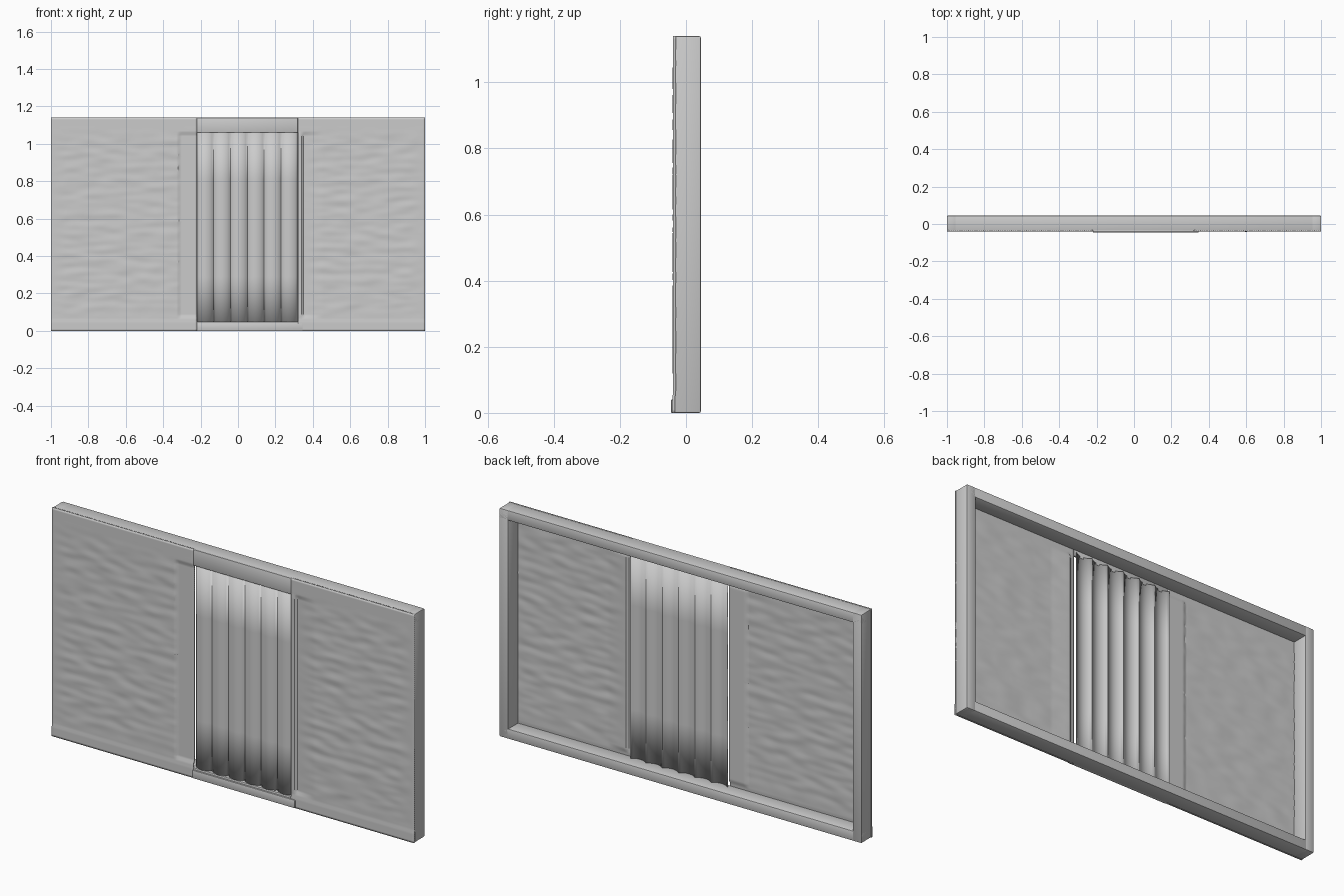
import bpy, bmesh, math
from mathutils import Vector, noise

if "Cube" in bpy.data.objects:
    bpy.data.objects.remove(bpy.data.objects["Cube"])

W, H = 1.0, 1.14                 # half width, height
DX0, DX1, DZ0, DZ1 = -0.22, 0.32, 0.04, 1.06   # shutter opening


def smooth(obj):
    bpy.ops.object.select_all(action='DESELECT')
    obj.select_set(True)
    bpy.context.view_layer.objects.active = obj
    bpy.ops.object.shade_smooth_by_angle(angle=math.radians(35))


def box(name, x0, x1, y0, y1, z0, z1, bevel=0.005):
    bm = bmesh.new()
    bmesh.ops.create_cube(bm, size=1)
    for v in bm.verts:
        v.co = ((x0 + x1) / 2 + v.co.x * (x1 - x0),
                (y0 + y1) / 2 + v.co.y * (y1 - y0),
                (z0 + z1) / 2 + v.co.z * (z1 - z0))
    if bevel:
        bmesh.ops.bevel(bm, geom=bm.edges[:], offset=bevel, segments=2,
                        affect='EDGES', profile=0.5)
    me = bpy.data.meshes.new(name)
    bm.to_mesh(me)
    bm.free()
    obj = bpy.data.objects.new(name, me)
    bpy.context.collection.objects.link(obj)
    smooth(obj)
    return obj


def sheet(name, x0, x1, z0, z1, nx, nz, depth, thick=0.008):
    """Thin front-facing relief sheet; depth(x, z) gives its y."""
    bm = bmesh.new()
    rows = []
    for j in range(nz + 1):
        z = z0 + (z1 - z0) * j / nz
        rows.append([])
        for i in range(nx + 1):
            x = x0 + (x1 - x0) * i / nx
            rows[j].append(bm.verts.new((x, depth(x, z), z)))
    for a, b in zip(rows, rows[1:]):
        for i in range(nx):
            bm.faces.new((a[i], a[i + 1], b[i + 1], b[i]))
    me = bpy.data.meshes.new(name)
    bm.to_mesh(me)
    bm.free()
    obj = bpy.data.objects.new(name, me)
    bpy.context.collection.objects.link(obj)
    mod = obj.modifiers.new("thickness", 'SOLIDIFY')
    mod.thickness = thick
    mod.offset = -1
    smooth(obj)
    return obj


def wall_depth(x, z):
    # horizontal ripples, fading out at the wall's border
    edge = min(1 - abs(x), z - 0.06, H - z - 0.05)
    fade = max(0, min(1, edge / 0.08))
    y = -0.039 + 0.003 * fade * noise.noise(Vector((x * 9, 0, z * 28)))
    if 0.07 < z < 1.05:
        if -0.31 < x:
            if x < DX0 + 0.001:          # stepped left jamb
                y = -0.033
            elif x < 0.45:               # sloping right jamb
                t = max(0, (x - 0.345) / 0.105)
                y = -0.032 * (1 - t) + y * t if x > 0.345 else -0.040
    if z < 0.06:
        y = -0.041                       # base band
    return y


# front wall on both sides of the shutter
sheet("left_wall", -W, DX0, 0, H, 78, 114, wall_depth)
sheet("right_wall", DX1, W, 0, H, 68, 114, wall_depth)

# lintel and threshold
box("lintel", DX0, DX1, -0.040, -0.030, DZ1, H, 0.002)
box("threshold", DX0, 0.345, -0.045, -0.028, 0, DZ0, 0.002)

# vertical shutter slats, each bulging forward then folding back
SLATS = 6


def slat_depth(x, z):
    t = ((x - DX0) / (DX1 - DX0) * SLATS) % 1.0
    return -0.018 - 0.018 * math.sin(math.pi * t) ** 0.7


sheet("shutter_slats", DX0, DX1, DZ0 - 0.01, DZ1 + 0.01, SLATS * 10, 4,
      slat_depth, 0.005)

# deep rim behind the wall, open at the back
R = 0.05
for side, s in (("left", -1), ("right", 1)):
    a, b = sorted((s * W, s * (W - R)))
    box(side + "_rim", a, b, -0.037, 0.045, 0, H)
box("top_rim", -W, W, -0.037, 0.045, H - R, H)
box("bottom_rim", -W, W, -0.037, 0.045, 0, R)
